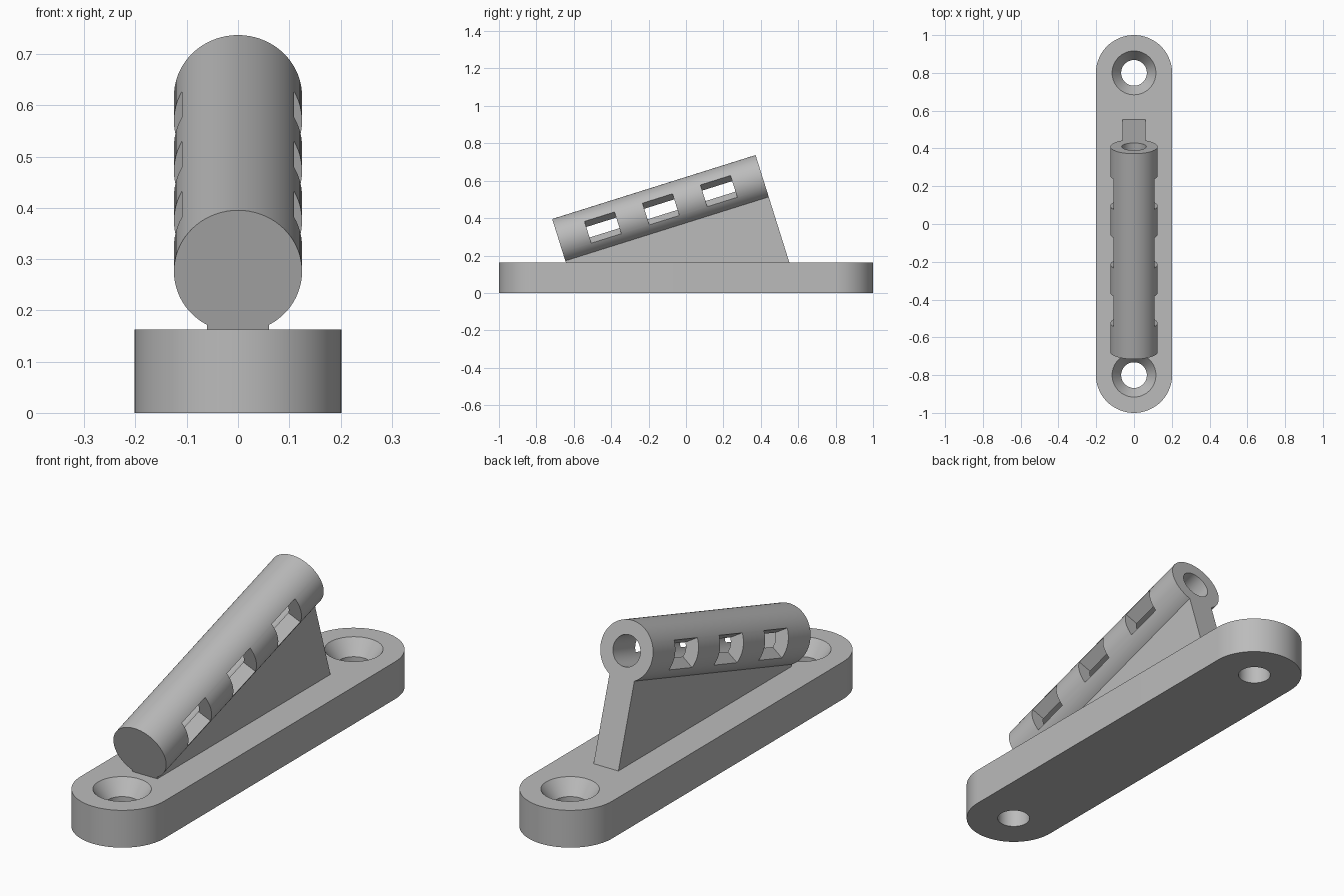
import bpy, bmesh, math
from mathutils import Matrix, Vector

if "Cube" in bpy.data.objects:
    bpy.data.objects.remove(bpy.data.objects["Cube"], do_unlink=True)

grey = bpy.data.materials.new("plain grey")
grey.use_nodes = True
colour = (0.5, 0.5, 0.5, 1)
grey.diffuse_color = colour
grey.node_tree.nodes["Principled BSDF"].inputs["Base Color"].default_value = colour

BASE_R, BASE_H, HOLE_Y = 0.202, 0.163, 0.8
TUBE_R, BORE_R, TUBE_L = 0.125, 0.065, 1.14
WEB_HALF = 0.06
TILT = math.radians(17.45)
FRONT = Vector((0, -0.678, 0.276))
# Tube frame: local z runs up the tube, local y points down towards the base
FRAME = Matrix.Translation(FRONT) @ Matrix.Rotation(TILT - math.pi / 2, 4, 'X')


def finish(name, bm, matrix):
    bmesh.ops.remove_doubles(bm, verts=bm.verts, dist=1e-5)
    bmesh.ops.transform(bm, matrix=matrix, verts=bm.verts)
    bmesh.ops.recalc_face_normals(bm, faces=bm.faces)
    mesh = bpy.data.meshes.new(name)
    bm.to_mesh(mesh)
    bm.free()
    mesh.materials.append(grey)
    obj = bpy.data.objects.new(name, mesh)
    bpy.context.collection.objects.link(obj)
    return obj


def prism(name, outline, low, high, matrix=Matrix()):
    """Extrude an xy outline from z = low to z = high."""
    bm = bmesh.new()
    face = bm.faces.new([bm.verts.new((x, y, low)) for x, y in outline])
    side = bmesh.ops.extrude_face_region(bm, geom=[face])
    verts = [v for v in side["geom"] if isinstance(v, bmesh.types.BMVert)]
    bmesh.ops.translate(bm, vec=(0, 0, high - low), verts=verts)
    return finish(name, bm, matrix)


def revolve(name, profile, matrix, steps=72):
    """Turn a (radius, z) profile about z."""
    bm = bmesh.new()
    verts = [bm.verts.new((r, 0, z)) for r, z in profile]
    edges = [bm.edges.new(pair) for pair in zip(verts, verts[1:])]
    bmesh.ops.spin(bm, geom=verts + edges, cent=(0, 0, 0), axis=(0, 0, 1),
                   angle=math.tau, steps=steps)
    return finish(name, bm, matrix)


def cut(obj, cutter):
    mod = obj.modifiers.new("cut", 'BOOLEAN')
    mod.operation, mod.solver, mod.object = 'DIFFERENCE', 'EXACT', cutter
    bpy.context.view_layer.objects.active = obj
    bpy.ops.object.modifier_apply(modifier=mod.name)
    bpy.data.objects.remove(cutter, do_unlink=True)


def smooth(obj):
    bpy.ops.object.select_all(action='DESELECT')
    obj.select_set(True)
    bpy.context.view_layer.objects.active = obj
    bpy.ops.object.shade_smooth_by_angle(angle=math.radians(25))


# Base plate with round ends
outline = []
for end in (0, 1):
    for i in range(37):
        a = math.pi * (end + i / 36)
        y = (1 - BASE_R) * (1 - 2 * end)
        outline.append((BASE_R * math.cos(a), y + BASE_R * math.sin(a)))
base = prism("base_plate", outline, 0, BASE_H)

# Countersunk screw holes
hole = [(0, -0.1), (0.068, -0.1), (0.068, BASE_H - 0.065),
        (0.116, BASE_H), (0.116, 0.3), (0, 0.3)]
for y in (-HOLE_Y, HOLE_Y):
    cut(base, revolve("hole_cutter", hole, Matrix.Translation((0, y, 0))))
smooth(base)

# Tilted tube, closed at the front and bored from the back
tube = revolve("tilted_tube", [(0, 0), (TUBE_R, 0), (TUBE_R, TUBE_L),
                               (BORE_R, TUBE_L), (BORE_R, 0.08), (0, 0.08)], FRAME)

# Three pairs of side windows with radial walls
reach = 0.16
rise = reach * math.tan(math.radians(30))
for step in (-1, 0, 1):
    mid = TUBE_L / 2 + step * 0.325
    for side in (-1, 1):
        wedge = [(0.01 * side, 0), (reach * side, -rise), (reach * side, rise)]
        cut(tube, prism("window_cutter", wedge, mid - 0.084, mid + 0.084, FRAME))
smooth(tube)


# Support web between the tube and the base, flush with the tube ends
def drop(s):
    return (FRONT.z + s * math.sin(TILT) - BASE_H + 0.01) / math.cos(TILT)


top = 0.095
web = [(top, 0), (top, TUBE_L), (drop(TUBE_L), TUBE_L), (drop(0), 0)]
to_side = Matrix(((0, 0, 1, 0), (1, 0, 0, 0), (0, 1, 0, 0), (0, 0, 0, 1)))
prism("support_web", web, -WEB_HALF, WEB_HALF, FRAME @ to_side)
